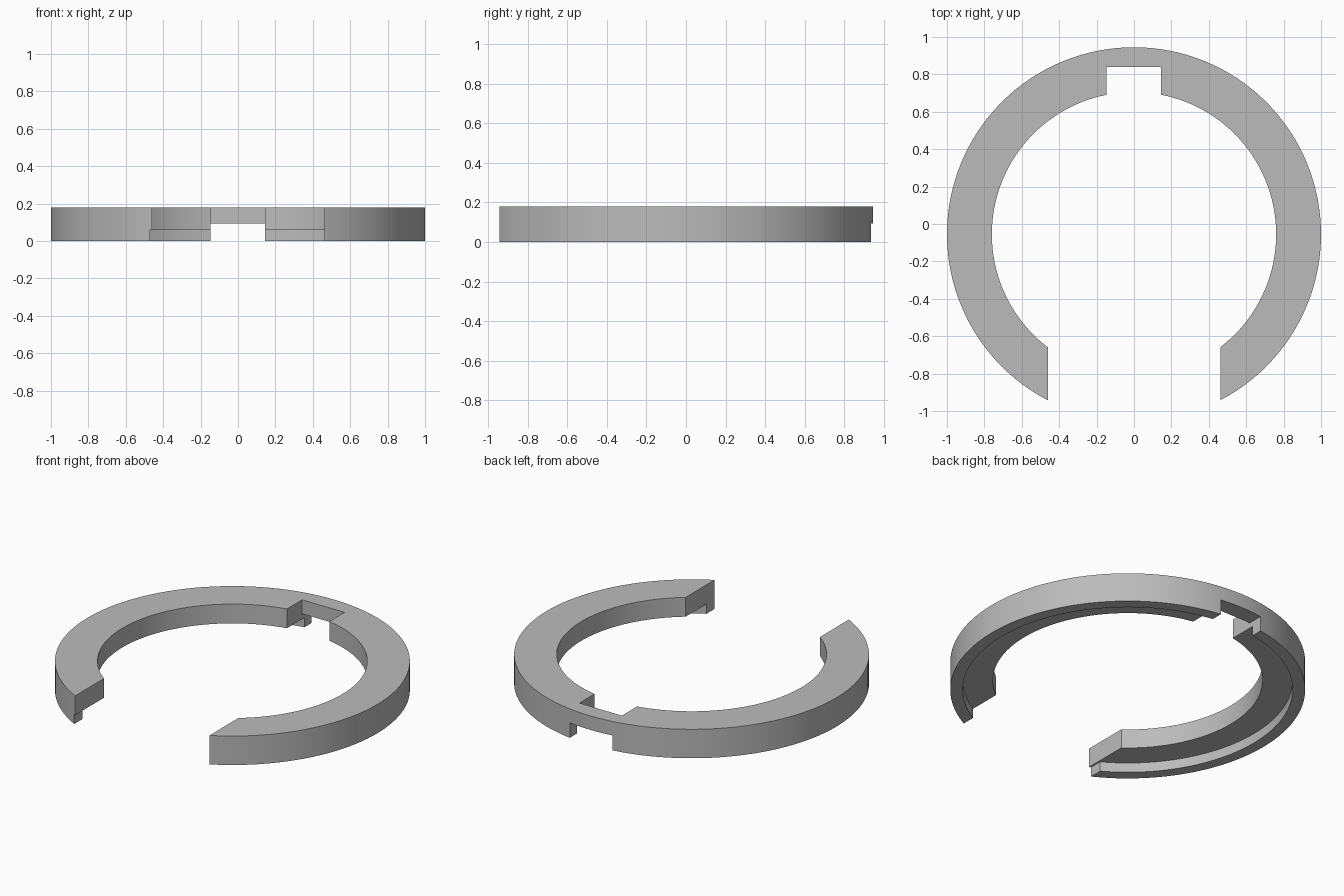
import bpy
import bmesh
import math
from mathutils import Matrix, Vector

default = bpy.data.objects.get("Cube")
if default:
    bpy.data.objects.remove(default, do_unlink=True)

CENTRE_Y = -0.055
HEIGHT = 0.18

grey = bpy.data.materials.new("mid grey")
grey.use_nodes = True
colour = (0.5, 0.5, 0.5, 1)
grey.diffuse_color = colour
grey.node_tree.nodes["Principled BSDF"].inputs["Base Color"].default_value = colour


def make_object(name, bm):
    bmesh.ops.recalc_face_normals(bm, faces=bm.faces)
    mesh = bpy.data.meshes.new(name)
    bm.to_mesh(mesh)
    bm.free()
    mesh.materials.append(grey)
    obj = bpy.data.objects.new(name, mesh)
    bpy.context.collection.objects.link(obj)
    return obj


def lathe(name, profile, segments=128):
    """Revolve a closed (radius, z) profile into a full ring."""
    bm = bmesh.new()
    rings = []
    for i in range(segments):
        a = 2 * math.pi * i / segments
        rings.append([bm.verts.new((r * math.cos(a), CENTRE_Y + r * math.sin(a), z))
                      for r, z in profile])
    n = len(profile)
    for i in range(segments):
        here, there = rings[i], rings[(i + 1) % segments]
        for j in range(n):
            k = (j + 1) % n
            bm.faces.new((here[j], there[j], there[k], here[k]))
    return make_object(name, bm)


def cut_box(target, name, low, high):
    """Subtract a box given by two corners."""
    low, high = Vector(low), Vector(high)
    bm = bmesh.new()
    bmesh.ops.create_cube(bm, size=1, matrix=Matrix.Translation((low + high) / 2)
                          @ Matrix.Diagonal((*(high - low), 1)))
    cutter = make_object(name, bm)
    mod = target.modifiers.new(name, "BOOLEAN")
    mod.operation = "DIFFERENCE"
    mod.solver = "EXACT"
    mod.object = cutter
    bpy.context.view_layer.objects.active = target
    bpy.ops.object.modifier_apply(modifier=name)
    bpy.data.objects.remove(cutter, do_unlink=True)


# Ring with a thin skirt under its outer rim
ring = lathe("split_ring", [(0.76, 0.06), (0.93, 0.06), (0.93, 0),
                            (1, 0), (1, HEIGHT), (0.76, HEIGHT)])

# Front opening, and the slightly shorter skirt on one side of it
cut_box(ring, "front_opening", (-0.46, -1.5, -0.5), (0.463, -0.3, 0.5))
cut_box(ring, "skirt_end", (-0.47, -1.5, -0.5), (0, -0.3, 0.06))

# Back notch in the inner wall, and the slot underneath it
cut_box(ring, "back_notch", (-0.147, 0.4, -0.5), (0.145, 0.84, 0.5))
cut_box(ring, "back_slot", (-0.147, 0.4, -0.5), (0.145, 1.5, 0.093))

# Smooth round walls with crisp edges
bpy.ops.object.select_all(action="DESELECT")
ring.select_set(True)
bpy.context.view_layer.objects.active = ring
bpy.ops.object.shade_smooth_by_angle(angle=math.radians(30))
